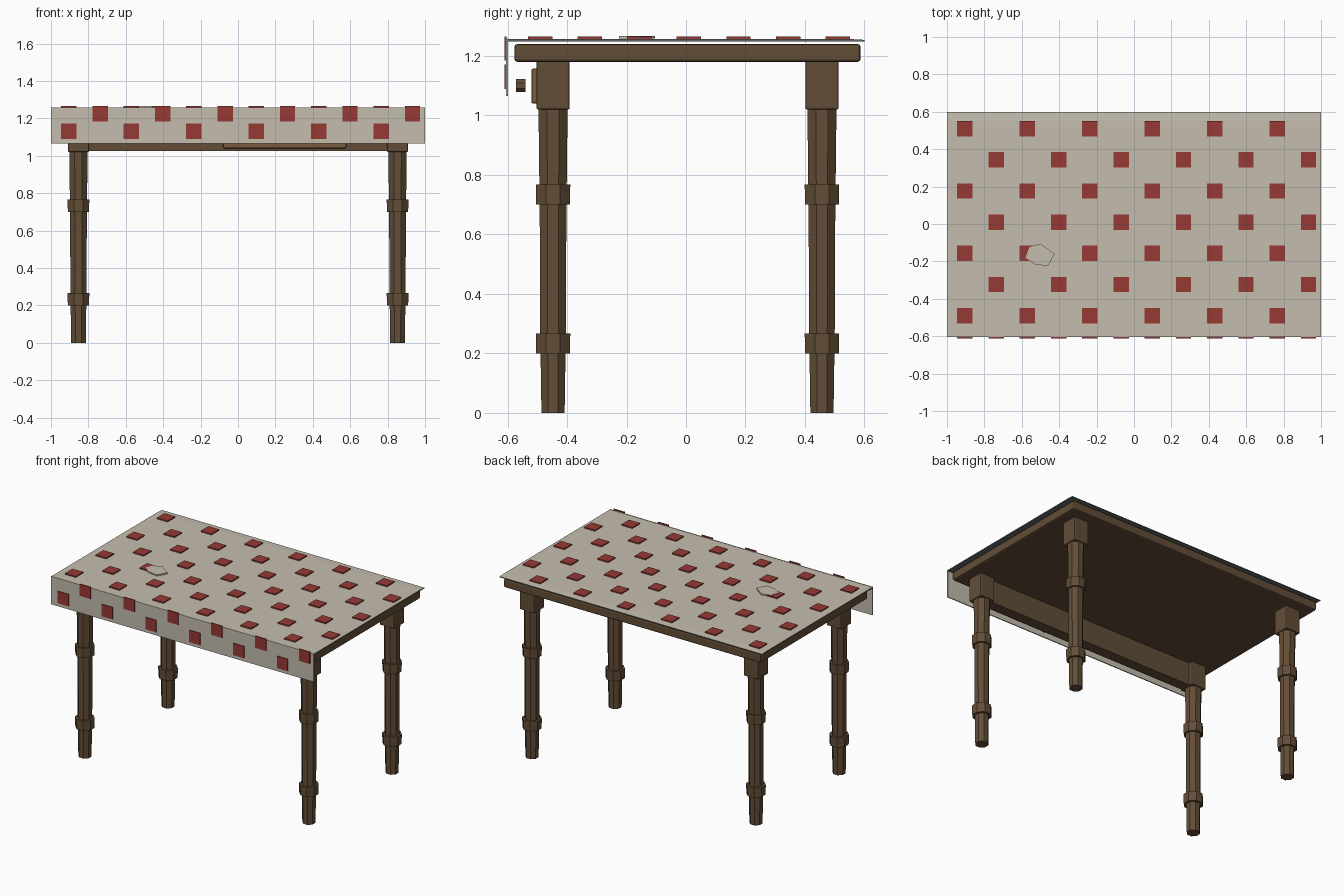
import bpy, bmesh, math
from mathutils import Matrix

if "Cube" in bpy.data.objects:
    bpy.data.objects.remove(bpy.data.objects["Cube"])


def material(name, rgb):
    m = bpy.data.materials.new(name)
    m.diffuse_color = (*rgb, 1)
    m.use_nodes = True
    m.node_tree.nodes["Principled BSDF"].inputs["Base Color"].default_value = m.diffuse_color
    return m


WOOD = material("brown wood", (0.125, 0.076, 0.039))
DRAWER = material("light wood", (0.19, 0.10, 0.045))
CLOTH = material("beige cloth", (0.56, 0.51, 0.43))
LINING = material("grey lining", (0.13, 0.14, 0.14))
RED = material("red check", (0.31, 0.042, 0.036))


def finish(name, bm, *mats):
    bmesh.ops.recalc_face_normals(bm, faces=bm.faces)
    me = bpy.data.meshes.new(name)
    bm.to_mesh(me)
    bm.free()
    for m in mats:
        me.materials.append(m)
    ob = bpy.data.objects.new(name, me)
    bpy.context.collection.objects.link(ob)
    return ob


def add_box(bm, x0, x1, y0, y1, z0, z1):
    mat = Matrix.Translation(((x0 + x1) / 2, (y0 + y1) / 2, (z0 + z1) / 2))
    mat = mat @ Matrix.Diagonal((x1 - x0, y1 - y0, z1 - z0, 1))
    bmesh.ops.create_cube(bm, size=1, matrix=mat)


def box(name, dims, mat, bevel=0):
    bm = bmesh.new()
    add_box(bm, *dims)
    if bevel:
        bmesh.ops.bevel(bm, geom=bm.edges[:], offset=bevel, segments=2,
                        profile=0.5, affect='EDGES')
    return finish(name, bm, mat)


def lathe(bm, profile, sides, matrix):
    """Stack of polygon rings (flat-to-flat half width, height), capped."""
    k = 1 / math.cos(math.pi / sides)
    rings = []
    for r, z in profile:
        rings.append([bm.verts.new(matrix @ Matrix.Rotation((i + 0.5) * math.tau / sides, 4, 'Z')
                                   @ Matrix.Translation((r * k, 0, z)).translation)
                      for i in range(sides)])
    for a, b in zip(rings, rings[1:]):
        for i in range(sides):
            j = (i + 1) % sides
            bm.faces.new((a[i], a[j], b[j], b[i]))
    bm.faces.new(rings[0])
    bm.faces.new(rings[-1])


CY = 0.005  # the frame sits slightly behind the cloth centre

# Table top
box("table_top", (-0.98, 0.98, CY - 0.582, CY + 0.582, 1.18, 1.24), WOOD, 0.01)

# Four turned legs with collars and square head blocks
LEG = [(0.039, 0), (0.042, 0.2), (0.057, 0.2), (0.058, 0.267), (0.043, 0.267),
       (0.045, 0.7), (0.057, 0.7), (0.058, 0.767), (0.046, 0.767), (0.049, 1.03)]
for side, sx in (("left", -1), ("right", 1)):
    for end, sy in (("front", -1), ("back", 1)):
        cx, cy = sx * 0.853, CY + sy * 0.452
        bm = bmesh.new()
        lathe(bm, LEG, 8, Matrix.Translation((cx, cy, 0)))
        finish(f"{end}_{side}_leg", bm, WOOD)
        box(f"{end}_{side}_leg_block", (cx - 0.056, cx + 0.056, cy - 0.056, cy + 0.056,
                                        1.02, 1.185), WOOD, 0.006)

# Front apron, drawer front and knob
box("front_apron", (-0.81, 0.81, -0.495, -0.42, 1.025, 1.182), WOOD)
box("drawer_front", (-0.08, 0.58, -0.52, -0.494, 1.04, 1.157), DRAWER, 0.006)
bm = bmesh.new()
lathe(bm, [(0.022, -0.016), (0.022, 0.016)], 8,
      Matrix.Translation((0.25, -0.555, 1.10)) @ Matrix.Rotation(math.pi / 2, 4, 'X'))
finish("drawer_knob", bm, WOOD)

# Tablecloth top: thin sheet with a grey underside, gently lowered at the back edge
bm = bmesh.new()
add_box(bm, -1, 1, -0.6, 0.6, 1.249, 1.257)
bmesh.ops.bisect_plane(bm, geom=bm.verts[:] + bm.edges[:] + bm.faces[:],
                       plane_co=(0, 0.55, 0), plane_no=(0, 1, 0))
for v in bm.verts:
    if v.co.y > 0.58 and v.co.z > 1.25:
        v.co.z -= 0.003
bm.normal_update()
for f in bm.faces:
    f.material_index = 0 if f.normal.z > 0.5 else 1
finish("tablecloth_top", bm, CLOTH, LINING)

# Tablecloth front drop
box("tablecloth_front", (-1, 1, -0.605, -0.598, 1.065, 1.258), CLOTH)

# Red checks, staggered row by row over the top and down the front
bm = bmesh.new()
H, STEP = 0.041, 0.334
for row in range(9):
    for i in range(6):
        x = -0.905 + (row % 2) * 0.168 + i * STEP
        if row < 7:
            y = 0.51 - row * 0.1667
            add_box(bm, x - H, x + H, y - H, y + H, 1.256, 1.265)
        else:
            z = 1.225 if row == 7 else 1.13
            add_box(bm, x - H, x + H, -0.611, -0.604, z - H, z + H)
finish("red_checks", bm, RED)

# Small irregular patch on the cloth
bm = bmesh.new()
PATCH = [(-0.58, -0.18), (-0.53, -0.215), (-0.46, -0.225), (-0.425, -0.16),
         (-0.50, -0.105), (-0.56, -0.125)]
face = bm.faces.new([bm.verts.new((x, y, 1.258)) for x, y in PATCH])
ext = bmesh.ops.extrude_face_region(bm, geom=[face])
for v in ext["geom"]:
    if isinstance(v, bmesh.types.BMVert):
        v.co.z += 0.009
finish("cloth_patch", bm, CLOTH)
